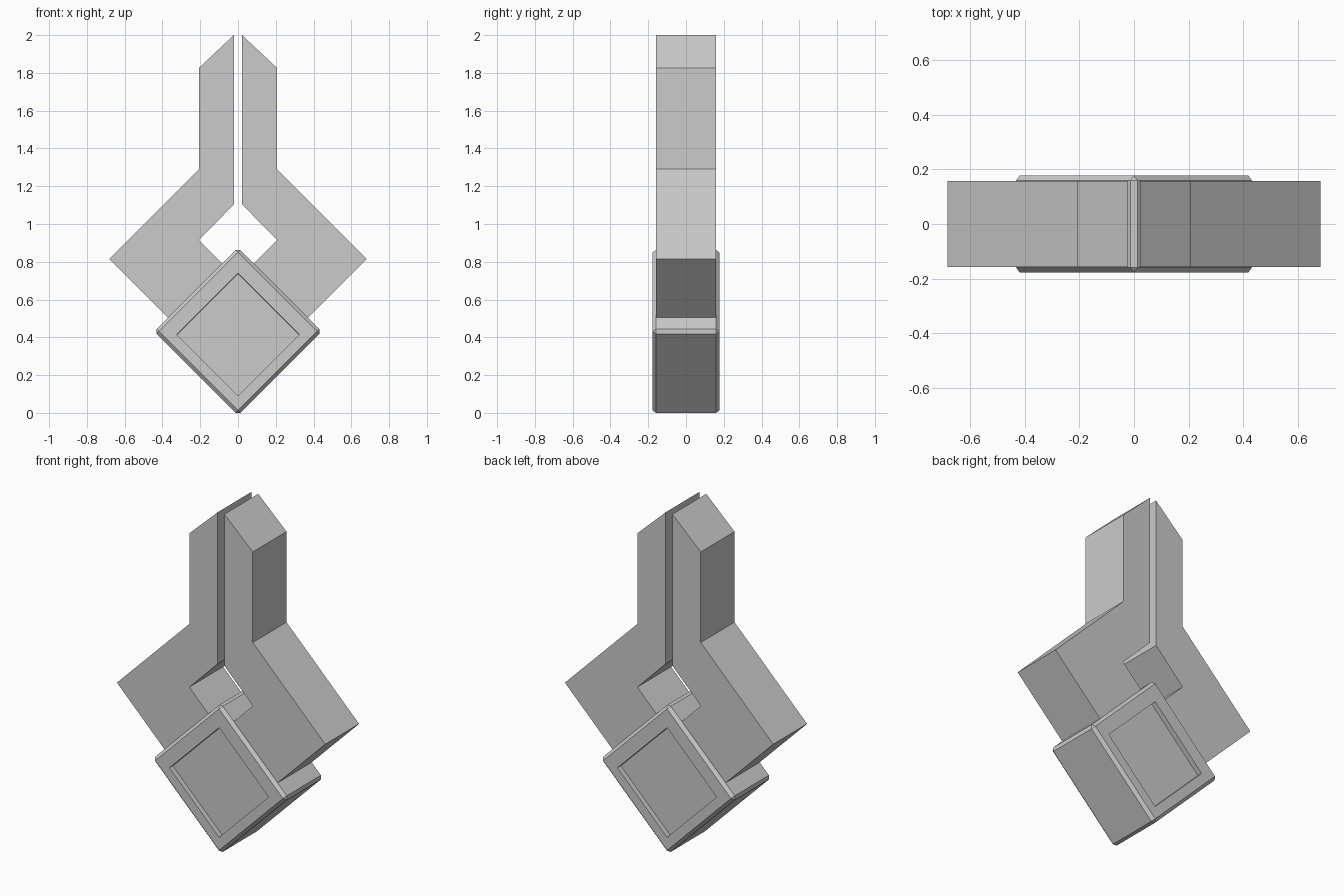
import bpy, bmesh, math
from mathutils import Matrix, Vector

if "Cube" in bpy.data.objects:
    bpy.data.objects.remove(bpy.data.objects["Cube"])


def finish(bm, name):
    bmesh.ops.recalc_face_normals(bm, faces=bm.faces)
    mesh = bpy.data.meshes.new(name)
    bm.to_mesh(mesh)
    bm.free()
    obj = bpy.data.objects.new(name, mesh)
    bpy.context.collection.objects.link(obj)
    return obj


# Bent arms: one profile, extruded through y and mirrored in x
PROFILE = [(0.022, 2.0), (0.207, 1.826), (0.207, 1.29), (0.682, 0.815),
           (0.33, 0.463), (0.04, 0.747), (0.208, 0.915), (0.022, 1.103)]
HALF_ARM = 0.158


def arm(name, side):
    bm = bmesh.new()
    face = bm.faces.new([bm.verts.new((side * x, -HALF_ARM, z)) for x, z in PROFILE])
    ext = bmesh.ops.extrude_face_region(bm, geom=[face])
    verts = [g for g in ext["geom"] if isinstance(g, bmesh.types.BMVert)]
    bmesh.ops.translate(bm, verts=verts, vec=(0, 2 * HALF_ARM, 0))
    return finish(bm, name)


arm("right_arm", 1)
arm("left_arm", -1)

# Diamond base block: chamfered box with a recessed panel front and back
SIDE, DEPTH, CHAMFER = 0.627, 0.354, 0.0177
bm = bmesh.new()
bmesh.ops.create_cube(bm, size=1.0)
bmesh.ops.scale(bm, verts=bm.verts, vec=(SIDE, DEPTH, SIDE))
bmesh.ops.bevel(bm, geom=bm.edges[:], offset=CHAMFER, segments=1, affect='EDGES')
bmesh.ops.rotate(bm, verts=bm.verts, cent=(0, 0, 0),
                 matrix=Matrix.Rotation(math.radians(45), 3, 'Y'))
bmesh.ops.translate(bm, verts=bm.verts, vec=(0, 0, 0.431))
bm.normal_update()
for face in [f for f in bm.faces if abs(f.normal.y) > 0.99]:
    inward = Vector((0, -math.copysign(0.03, face.normal.y), 0))
    bmesh.ops.inset_region(bm, faces=[face], thickness=0.094)
    bmesh.ops.translate(bm, verts=face.verts[:], vec=(0, 0, -0.017))
    bmesh.ops.inset_region(bm, faces=[face], thickness=0.0005)
    bmesh.ops.translate(bm, verts=face.verts[:], vec=inward)
finish(bm, "diamond_base")
